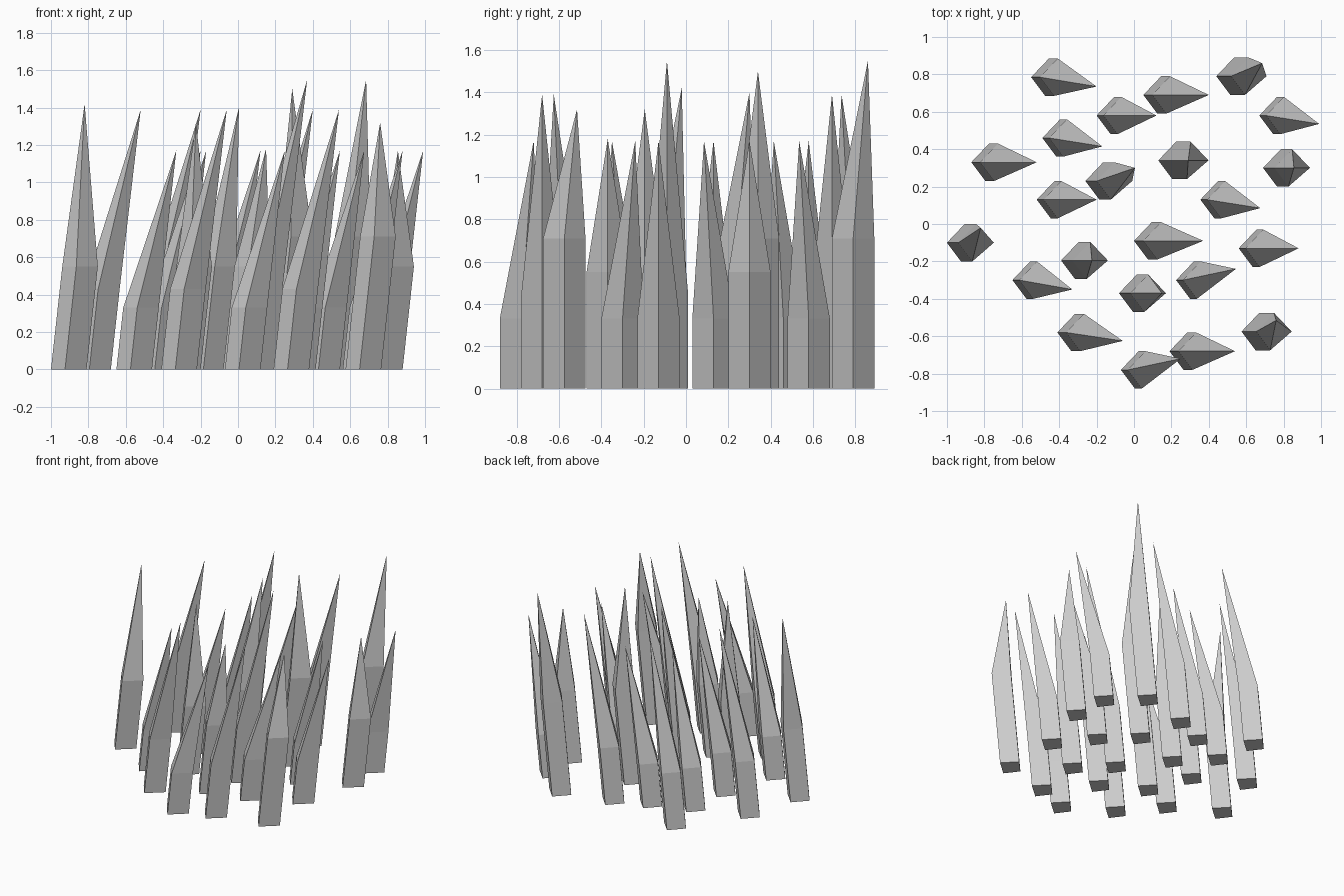
import bpy
import bmesh

cube = bpy.data.objects.get("Cube")
if cube:
    bpy.data.objects.remove(cube, do_unlink=True)

# One plain grey for every blade
grey = bpy.data.materials.new("stone_grey")
grey.use_nodes = True
colour = (0.6, 0.6, 0.6, 1)
grey.diffuse_color = colour
grey.node_tree.nodes["Principled BSDF"].inputs["Base Color"].default_value = colour

# Kite-shaped cross-section, measured from its left corner
SECTION = [(0, 0), (0.075, -0.1), (0.19, 0), (0.095, 0.1)]
STALK_LEAN = 0.11


def make_blade(name, x, y, shoulder, tip_offset, tip_height):
    """Leaning four-sided stalk that tapers from its shoulder to a point."""
    bm = bmesh.new()
    rings = []
    for height in (0, shoulder):
        shift = x + height * STALK_LEAN
        rings.append([bm.verts.new((shift + px, y + py, height)) for px, py in SECTION])
    base, top = rings
    tip = bm.verts.new((x + tip_offset[0], y + tip_offset[1], tip_height))
    bm.faces.new(base[::-1])
    for i in range(len(SECTION)):
        j = (i + 1) % len(SECTION)
        bm.faces.new((base[i], base[j], top[j], top[i]))
        bm.faces.new((top[i], top[j], tip))
    bmesh.ops.recalc_face_normals(bm, faces=bm.faces)
    mesh = bpy.data.meshes.new(name)
    bm.to_mesh(mesh)
    bm.free()
    mesh.materials.append(grey)
    blade = bpy.data.objects.new(name, mesh)
    bpy.context.collection.objects.link(blade)


# Short slender blades: left corner x, centre y, sideways drift of the tip
short_blades = [
    (-0.2, 0.58, 0), (0.67, 0.58, -0.045), (-0.49, 0.46, -0.045),
    (-0.52, 0.13, 0), (0.355, 0.13, -0.045), (0.225, -0.3, 0.06),
    (0.56, -0.13, 0), (-0.65, -0.3, -0.05), (-0.07, -0.78, 0.06),
]
for x, y, drift in short_blades:
    make_blade("short_blade", x, y, 0.33, (0.32, drift), 1.17)

# Tall slender blades
tall_blades = [
    (-0.55, 0.785, -0.05), (0.05, 0.69, 0), (-0.87, 0.33, 0),
    (-0.41, -0.58, -0.045), (0.19, -0.68, 0),
]
for x, y, drift in tall_blades:
    make_blade("tall_blade", x, y, 0.43, (0.35, drift), 1.39)
make_blade("tallest_blade", 0, -0.09, 0.45, (0.37, 0), 1.55)

# Upright blades with a high shoulder: x, y, tip offset, tip height
upright_blades = [
    (-1, -0.1, (0.18, 0.08), 1.42), (-0.26, 0.23, (0.265, 0.07), 1.4),
    (-0.39, -0.195, (0.165, 0), 1.32), (0.69, 0.3, (0.165, 0), 1.17),
    (-0.08, -0.37, (0.23, 0), 1.18),
]
for x, y, offset, height in upright_blades:
    make_blade("upright_blade", x, y, 0.55, offset, height)

# Broad blades with the highest shoulder
broad_blades = [
    (0.44, 0.79, (0.245, 0.07), 1.55), (0.13, 0.34, (0.16, 0), 1.5),
    (0.575, -0.575, (0.185, 0.06), 1.32),
]
for x, y, offset, height in broad_blades:
    make_blade("broad_blade", x, y, 0.71, offset, height)
